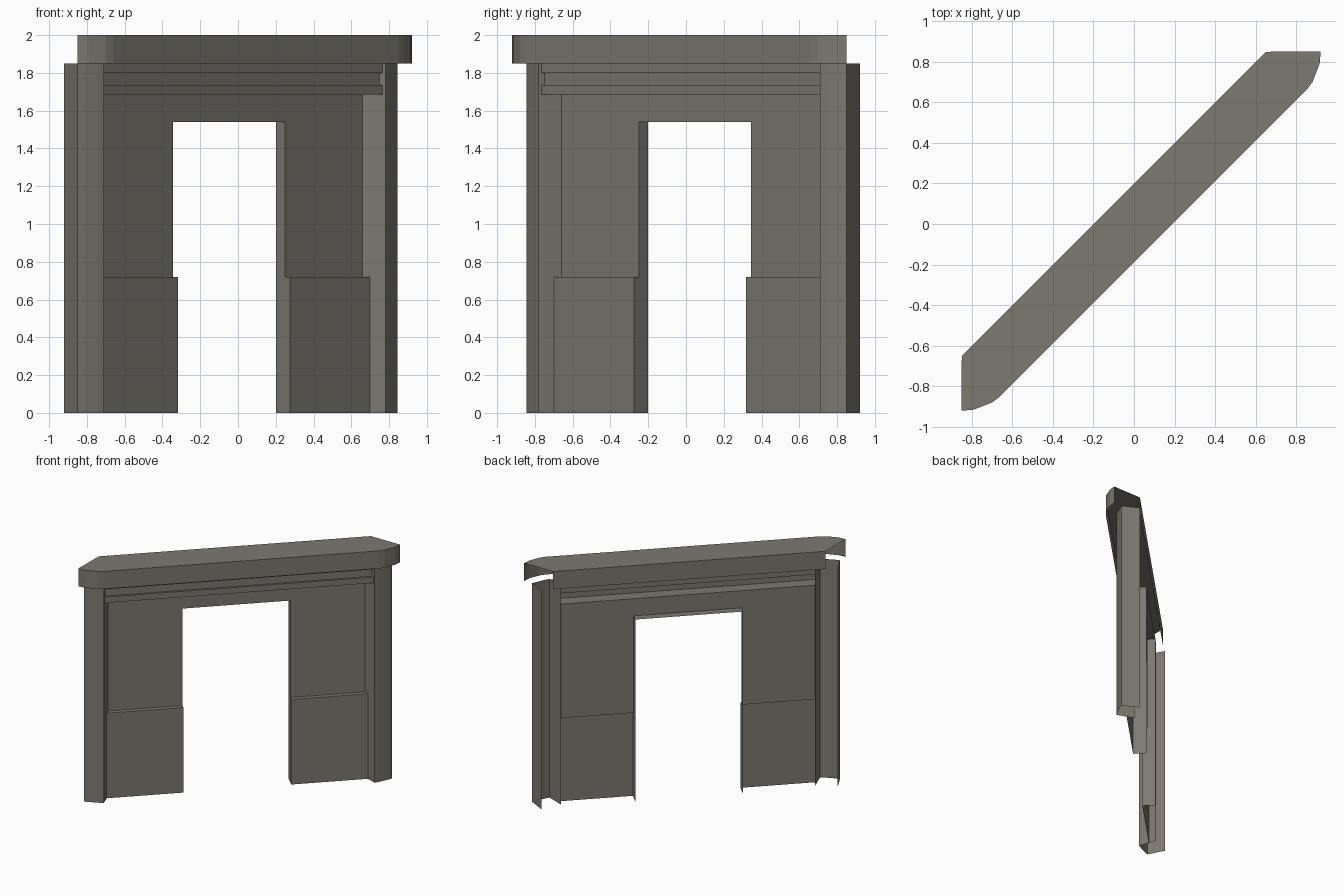
import bpy
import bmesh
import math

cube = bpy.data.objects.get("Cube")
if cube:
    bpy.data.objects.remove(cube, do_unlink=True)

COLOUR = (0.205, 0.192, 0.162, 1.0)
stone = bpy.data.materials.new("warm_grey_stone")
stone.use_nodes = True
stone.diffuse_color = COLOUR
stone.node_tree.nodes["Principled BSDF"].inputs["Base Color"].default_value = COLOUR


def finish(name, bm):
    """Mirrored half, turned to stand diagonally across the corner."""
    bmesh.ops.remove_doubles(bm, verts=bm.verts, dist=0.0001)
    mesh = bpy.data.meshes.new(name)
    bm.to_mesh(mesh)
    bm.free()
    mesh.materials.append(stone)
    obj = bpy.data.objects.new(name, mesh)
    bpy.context.collection.objects.link(obj)
    obj.rotation_euler.z = math.radians(45)
    mirror = obj.modifiers.new("Mirror", 'MIRROR')
    mirror.merge_threshold = 0.0005
    return obj


def loft(bm, rail_a, rail_b):
    """Strip of quads between two rails."""
    a = [bm.verts.new(p) for p in rail_a]
    b = [bm.verts.new(p) for p in rail_b]
    for i in range(len(a) - 1):
        bm.faces.new((a[i], b[i], b[i + 1], a[i + 1]))


def ribbon(bm, path, z0, z1):
    """Vertical sheet along a plan path."""
    loft(bm, [(x, y, z1) for x, y in path], [(x, y, z0) for x, y in path])


def wall(bm, profile, inner):
    """Section (y, z) swept from an inner line to the slanted column side."""
    loft(bm, [(inner, y, z) for y, z in profile],
         [(1.0 + (0.067 - y) * 0.46, y, z) for y, z in profile])


OPENING, HEAD, LEDGE = 0.419, 1.54, 0.72
LOW_Y, WALL_Y, BACK_Y = 0.03, 0.067, 0.136

# Wall panels with a thicker lower part
bm = bmesh.new()
wall(bm, [(LOW_Y, 0), (LOW_Y, LEDGE), (WALL_Y, LEDGE), (WALL_Y, HEAD)], OPENING)
finish("side_panels", bm)

# Header and stepped frieze moulding
bm = bmesh.new()
wall(bm, [(WALL_Y, HEAD), (WALL_Y, 1.685), (-0.036, 1.685), (-0.036, 1.735),
          (-0.02, 1.735), (-0.02, 1.80), (-0.036, 1.80), (-0.036, 1.85)], 0)
finish("header_frieze", bm)

# Opening jambs and soffit
bm = bmesh.new()
ribbon(bm, [(OPENING, BACK_Y), (OPENING, LOW_Y)], 0, LEDGE)
ribbon(bm, [(OPENING, BACK_Y), (OPENING, WALL_Y)], LEDGE, HEAD)
loft(bm, [(0, BACK_Y, HEAD), (0, WALL_Y, HEAD)],
     [(OPENING, BACK_Y, HEAD), (OPENING, WALL_Y, HEAD)])
finish("opening_reveal", bm)

# Rounded end columns
bm = bmesh.new()
ribbon(bm, [(0.99, 0.09), (1.054, -0.05), (1.0925, -0.039), (1.168, -0.011),
            (1.1985, 0.004), (1.153, 0.148)], 0, 1.85)
finish("end_columns", bm)

# Mantel shelf, hollow below, open at the wall ends
front = [(0, -0.134), (1.068, -0.134), (1.117, -0.127), (1.206, -0.088), (1.2516, -0.0495)]
back = [(1.06, 0.14), (0, 0.14)]
bm = bmesh.new()
ribbon(bm, front, 1.85, 2.0)
ribbon(bm, back, 1.85, 2.0)
bm.faces.new([bm.verts.new((x, y, 2.0)) for x, y in front + back])
finish("mantel_shelf", bm)
